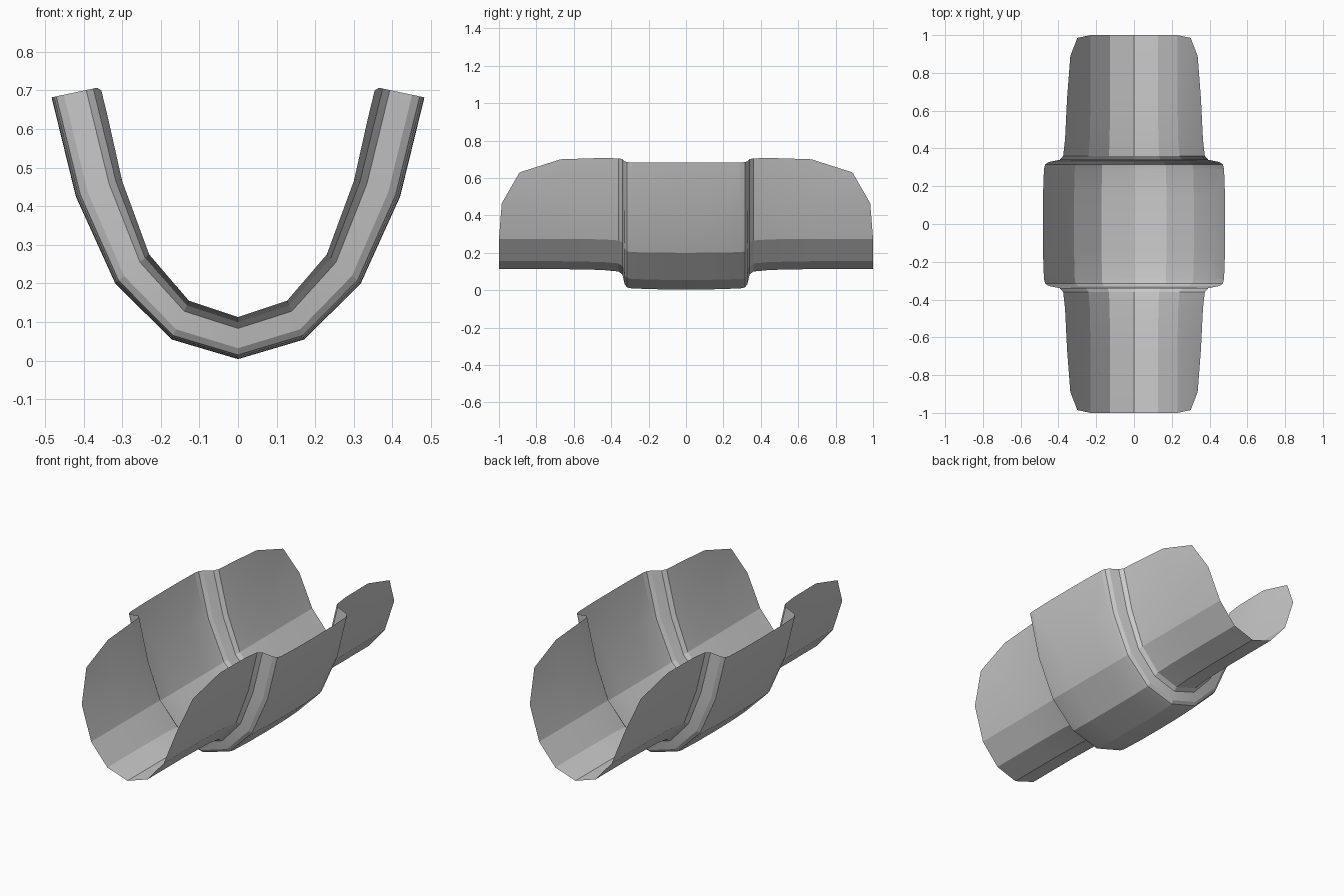
import bpy
import bmesh
import math

if "Cube" in bpy.data.objects:
    bpy.data.objects.remove(bpy.data.objects["Cube"])

# Half cross-sections (x, z) from the bottom centre up to the rim
WIDE = [(0, 0.004), (0.172, 0.055), (0.318, 0.20), (0.42, 0.425), (0.483, 0.682)]
NARROW = [(0, 0.113), (0.127, 0.155), (0.23, 0.275), (0.302, 0.47), (0.36, 0.708)]

# Stations along the length: (y, blend from wide to narrow)
STATIONS = [(0, 0), (0.15, 0.01), (0.29, 0.05), (0.315, 0.1), (0.328, 0.26),
            (0.34, 0.73), (0.36, 0.88), (0.45, 0.96), (0.67, 1), (1.0, 1)]


def ring(y, t):
    return [(a[0] + (b[0] - a[0]) * t, y, a[1] + (b[1] - a[1]) * t)
            for a, b in zip(WIDE, NARROW)]


rings = [ring(y, t) for y, t in STATIONS]
# Rounded upper corner at the end of the trough
rings[-2][4] = (0.354, 0.67, 0.70)
rings[-1][3] = (0.300, 0.985, 0.465)
rings[-1][4] = (0.337, 0.89, 0.63)

# Quarter of the stepped trough sheet
bm = bmesh.new()
grid = [[bm.verts.new(p) for p in r] for r in rings]
for r0, r1 in zip(grid, grid[1:]):
    for k in range(len(WIDE) - 1):
        bm.faces.new((r0[k], r0[k + 1], r1[k + 1], r1[k]))
bmesh.ops.recalc_face_normals(bm, faces=bm.faces)
if sum(f.normal.z * f.calc_area() for f in bm.faces) > 0:
    bmesh.ops.reverse_faces(bm, faces=bm.faces)
mesh = bpy.data.meshes.new("stepped_trough")
bm.to_mesh(mesh)
bm.free()
trough = bpy.data.objects.new("stepped_trough", mesh)
bpy.context.collection.objects.link(trough)

# Mirror to all four quarters
mirror = trough.modifiers.new("mirror", "MIRROR")
mirror.use_axis = (True, True, False)
mirror.merge_threshold = 0.001

bpy.context.view_layer.objects.active = trough
trough.select_set(True)
bpy.ops.object.modifier_apply(modifier="mirror")
bpy.ops.object.shade_smooth_by_angle(angle=math.radians(12))
